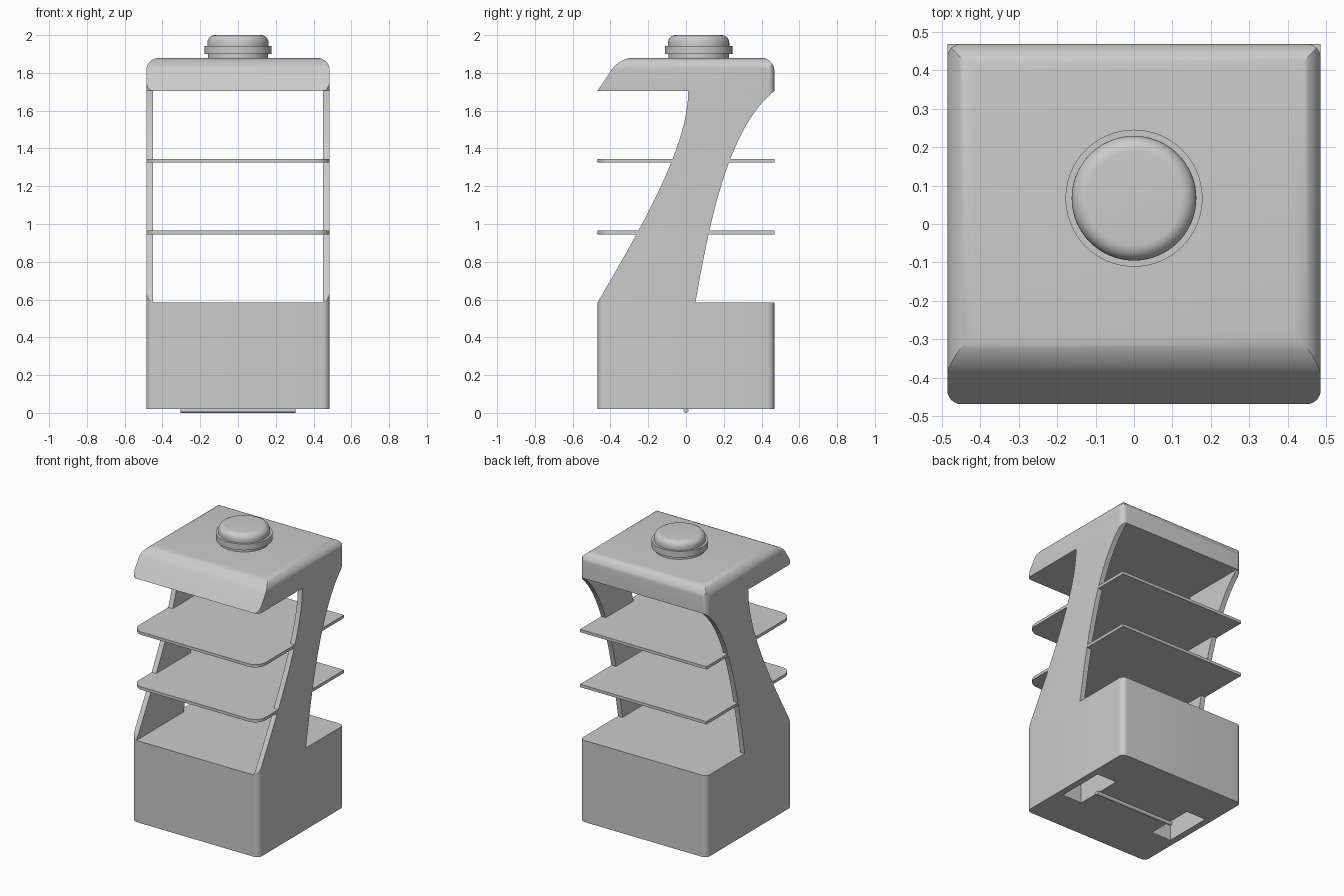
import bpy, bmesh, math
from mathutils import Vector, Matrix
from mathutils.geometry import interpolate_bezier

if "Cube" in bpy.data.objects:
    bpy.data.objects.remove(bpy.data.objects["Cube"])

HX, HY = 0.485, 0.468          # half width and half depth
FLOOR, DECK, CEIL, TOP = 0.02, 0.585, 1.705, 1.88

grey = bpy.data.materials.new("plain grey")
grey.use_nodes = True
GREY = (0.6, 0.6, 0.6, 1)
grey.diffuse_color = GREY
grey.node_tree.nodes["Principled BSDF"].inputs["Base Color"].default_value = GREY


def finish(name, bm):
    bmesh.ops.recalc_face_normals(bm, faces=bm.faces)
    mesh = bpy.data.meshes.new(name)
    bm.to_mesh(mesh)
    bm.free()
    mesh.materials.append(grey)
    ob = bpy.data.objects.new(name, mesh)
    bpy.context.collection.objects.link(ob)
    return ob


def smooth(ob):
    for p in ob.data.polygons:
        p.use_smooth = True
    ob.data.set_sharp_from_angle(angle=math.radians(32))


def prism(points, offset):
    bm = bmesh.new()
    face = bm.faces.new([bm.verts.new(p) for p in points])
    ext = bmesh.ops.extrude_face_region(bm, geom=[face])["geom"]
    bmesh.ops.translate(bm, vec=offset,
                        verts=[v for v in ext if isinstance(v, bmesh.types.BMVert)])
    return bm


def rounded_block(name, hx, hy, z0, z1, front_r, back_r):
    """Upright block with rounded vertical corners."""
    pts = []
    for sx, sy, start in ((1, 1, 0), (-1, 1, 90), (-1, -1, 180), (1, -1, 270)):
        r = back_r if sy > 0 else front_r
        steps = 8 if r else 0
        for i in range(steps + 1):
            a = math.radians(start + 90 * i / max(steps, 1))
            pts.append((sx * (hx - r) + r * math.cos(a),
                        sy * (hy - r) + r * math.sin(a), z0))
    return finish(name, prism(pts, (0, 0, z1 - z0)))


def boolean(ob, cutter, operation):
    mod = ob.modifiers.new("cut", "BOOLEAN")
    mod.object, mod.operation, mod.solver = cutter, operation, "EXACT"
    graph = bpy.context.evaluated_depsgraph_get()
    mesh = bpy.data.meshes.new_from_object(ob.evaluated_get(graph))
    ob.modifiers.clear()
    ob.data = mesh


def lathe(name, profile, centre):
    bm = bmesh.new()
    verts = [bm.verts.new((r, 0, z)) for r, z in profile]
    edges = [bm.edges.new(pair) for pair in zip(verts, verts[1:])]
    bmesh.ops.spin(bm, geom=verts + edges, cent=(0, 0, 0), axis=(0, 0, 1),
                   angle=math.tau, steps=64)
    bmesh.ops.remove_doubles(bm, verts=bm.verts, dist=1e-5)
    bmesh.ops.translate(bm, verts=bm.verts, vec=centre)
    ob = finish(name, bm)
    smooth(ob)
    return ob


# Helper column that trims the upper parts to the rounded footprint
column = rounded_block("trim_column", HX, HY, 0.3, 1.95, 0.036, 0.036)
column.hide_render = True

# Base with two pockets underneath
base = rounded_block("base", HX, HY, FLOOR, DECK, 0.036, 0.036)
for side in (-1, 1):
    pocket = rounded_block("pocket", 0.075, 0.17, -0.1, 0.16, 0, 0)
    pocket.data.transform(Matrix.Translation((side * 0.365, 0, 0)))
    boolean(base, pocket, "DIFFERENCE")
    bpy.data.objects.remove(pocket)
smooth(base)

# Rod across the underside
bm = bmesh.new()
bmesh.ops.create_cone(bm, cap_ends=True, segments=24, radius1=0.013, radius2=0.013,
                      depth=0.61, matrix=Matrix.Translation((0, 0, 0.013))
                      @ Matrix.Rotation(math.pi / 2, 4, "Y"))
smooth(finish("bottom_rod", bm))

# Curved side panels
front = interpolate_bezier(Vector((-HY, DECK)), Vector((-0.25, 0.96)),
                           Vector((0.012, 1.4)), Vector((0.012, CEIL)), 28)
back = interpolate_bezier(Vector((0.05, DECK)), Vector((0.115, 0.95)),
                          Vector((0.21, 1.5)), Vector((HY, CEIL)), 28)
outline = front + back[::-1]
for side, label in ((1, "left"), (-1, "right")):
    panel = finish(label + "_side_panel", prism(
        [(side * HX, p[0], p[1]) for p in outline], (-side * 0.035, 0, 0)))
    boolean(panel, column, "INTERSECT")
    smooth(panel)

# Shelves, rounded at the front
for z, label in ((0.945, "lower"), (1.325, "upper")):
    smooth(rounded_block(label + "_shelf", HX - 0.0008, HY, z, z + 0.02, 0.08, 0))

# Cap with a slanted front and soft top edges
bm = prism([(-HX, y, z) for y, z in
            ((-HY, CEIL), (HY, CEIL), (HY, TOP), (-0.352, TOP))], (2 * HX, 0, 0))
rim = [e for e in bm.edges if all(v.co.z > TOP - 0.01 for v in e.verts)]
bmesh.ops.bevel(bm, geom=rim, offset=0.07, offset_type="OFFSET", segments=8,
                profile=0.5, affect="EDGES")
cap = finish("cap", bm)
boolean(cap, column, "INTERSECT")
smooth(cap)
bpy.data.objects.remove(column)

# Push button: collar and domed top
centre = (0, 0.067, 0)
lathe("button_collar", [(0, 1.87), (0.16, 1.87), (0.16, 1.9), (0.178, 1.9),
                        (0.178, 1.943), (0, 1.943)], centre)
dome = [(0.122 + 0.04 * math.cos(a), 1.96 + 0.04 * math.sin(a))
        for a in (math.pi / 2 * i / 8 for i in range(9))]
lathe("button_top", [(0, 1.94), (0.162, 1.94)] + dome + [(0, 2.0)], centre)
